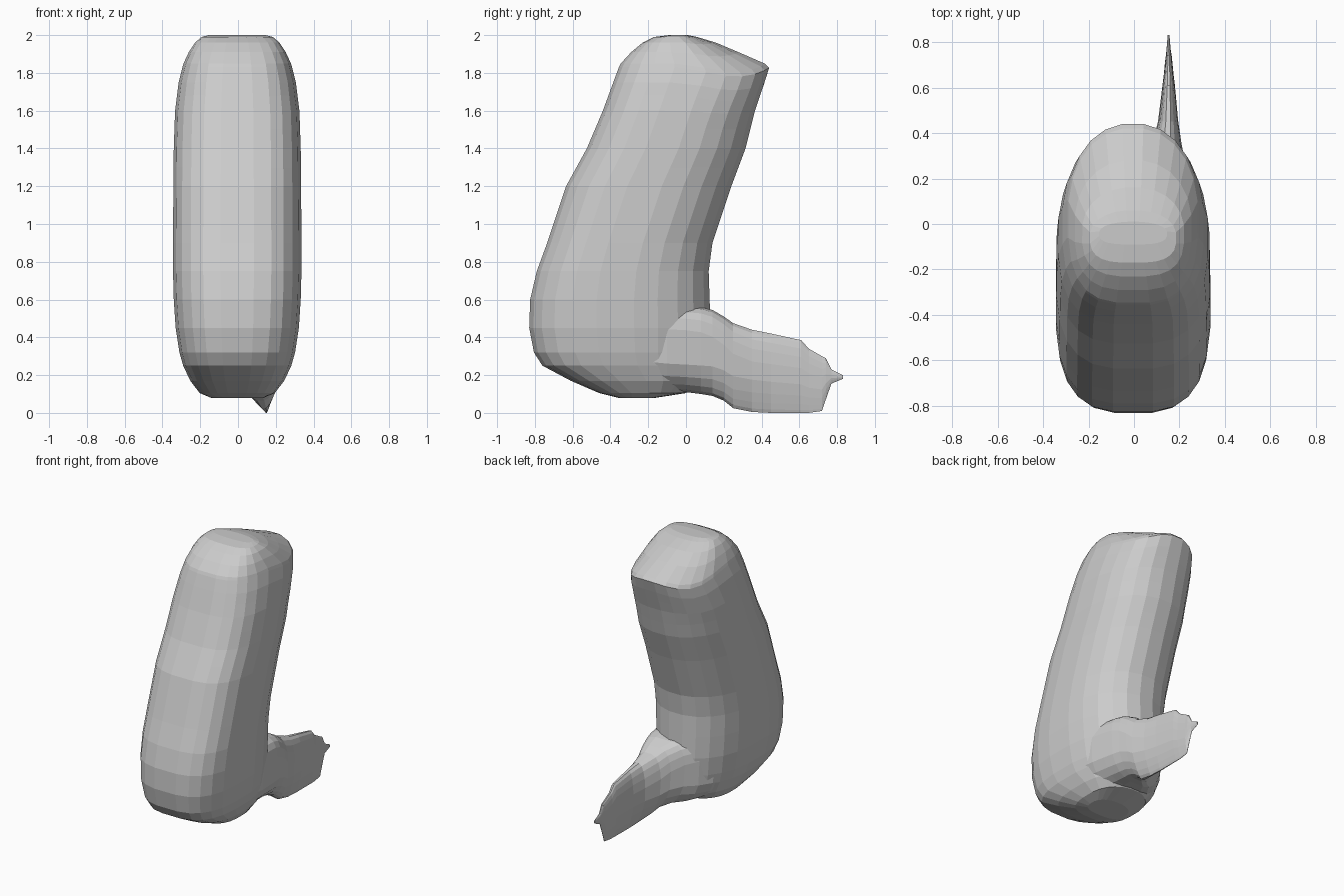
import bpy, bmesh, math
from mathutils import Vector

if "Cube" in bpy.data.objects:
    bpy.data.objects.remove(bpy.data.objects["Cube"])


def clamp(t):
    return min(1.0, max(0.0, t))


def interp(rows, t):
    """Linear interpolation of a table whose first column is the station."""
    for a, b in zip(rows, rows[1:]):
        if a[0] <= t <= b[0]:
            f = (t - a[0]) / (b[0] - a[0])
            return [p + (q - p) * f for p, q in zip(a, b)]
    return list(rows[-1])


def oval(n, front, back):
    """Unit superellipse as (u, v) pairs, with separate powers for v < 0 and v > 0."""
    pts = []
    for i in range(n):
        a = 2 * math.pi * (i + 0.5) / n
        c, s = math.cos(a), math.sin(a)
        k = 2 / (front if s < 0 else back)
        pts.append((math.copysign(abs(c) ** k, c), math.copysign(abs(s) ** k, s)))
    top = max(v for _, v in pts)
    low = -min(v for _, v in pts)
    return [(u, v / (top if v > 0 else low)) for u, v in pts]


def loft(name, rings):
    """Skin closed rings of equal length and cap both ends."""
    bm = bmesh.new()
    loops = [[bm.verts.new(p) for p in r] for r in rings]
    n = len(loops[0])
    for a, b in zip(loops, loops[1:]):
        for i in range(n):
            j = (i + 1) % n
            bm.faces.new((a[i], a[j], b[j], b[i]))
    bm.faces.new(loops[0])
    bm.faces.new(loops[-1])
    bmesh.ops.recalc_face_normals(bm, faces=bm.faces)
    mesh = bpy.data.meshes.new(name)
    bm.to_mesh(mesh)
    bm.free()
    obj = bpy.data.objects.new(name, mesh)
    bpy.context.collection.objects.link(obj)
    return obj


# Body: leaning rounded column; z, front y, back y, half width
body_rows = [
    (0.08, -0.36, -0.16, 0.14), (0.105, -0.46, 0.00, 0.20),
    (0.17, -0.61, 0.08, 0.25), (0.25, -0.76, 0.11, 0.288),
    (0.32, -0.805, 0.12, 0.308), (0.45, -0.83, 0.13, 0.328),
    (0.60, -0.825, 0.125, 0.338), (0.75, -0.79, 0.12, 0.342),
    (0.90, -0.735, 0.14, 0.342), (1.20, -0.635, 0.24, 0.34),
    (1.40, -0.525, 0.315, 0.338), (1.60, -0.44, 0.365, 0.331),
    (1.75, -0.385, 0.415, 0.312), (1.83, -0.355, 0.44, 0.292),
    (1.85, -0.345, 0.42, 0.286), (1.91, -0.29, 0.28, 0.258),
    (1.96, -0.23, 0.16, 0.225), (1.99, -0.17, 0.06, 0.19),
    (2.00, -0.09, 0.01, 0.15),
]
stations = sorted({r[0] for r in body_rows} | {1.0, 1.1, 1.3, 1.5, 1.68})
body_rings = []
for z in stations:
    _, y0, y1, w = interp(body_rows, z)
    ring = []
    for u, v in oval(24, 3.0, 2.2):
        x, y = w * u - 0.004, (y0 + y1) / 2 + (y1 - y0) / 2 * v
        # The rear of the cap droops towards its sides
        droop = 3.0 * x * x * max(0, y) * clamp((z - 1.5) / 0.3)
        ring.append(Vector((x, y, z - droop)))
    body_rings.append(ring)
body = loft("body", body_rings)

# Tail fin: flares out of the right side and thins; y, bottom z, top z, x min, x max
tail_rows = [
    (-0.30, 0.14, 0.58, -0.26, 0.285), (-0.10, 0.115, 0.57, -0.255, 0.282),
    (0.00, 0.11, 0.565, -0.225, 0.27), (0.08, 0.10, 0.56, -0.165, 0.26),
    (0.14, 0.09, 0.545, -0.09, 0.25), (0.20, 0.065, 0.51, -0.02, 0.24),
    (0.25, 0.025, 0.475, 0.025, 0.23), (0.35, 0.005, 0.44, 0.08, 0.21),
    (0.45, 0.0, 0.42, 0.105, 0.195), (0.61, 0.0, 0.385, 0.125, 0.18),
    (0.65, 0.0, 0.34, 0.13, 0.175), (0.72, 0.01, 0.30, 0.137, 0.168),
    (0.74, 0.07, 0.29, 0.14, 0.166), (0.77, 0.155, 0.23, 0.143, 0.161),
    (0.83, 0.18, 0.20, 0.148, 0.156),
]
tail_rings = []
for y, z0, z1, x0, x1 in tail_rows:
    ring = []
    free = clamp((y - 0.05) / 0.25)   # 0 at the body, 1 where the fin stands free
    for u, v in oval(20, 3.6 - 1.2 * free, 4.5 - 2.0 * free):
        x = (x0 + x1) / 2 + (x1 - x0) / 2 * u
        # Lower edge pinches to a keel once clear of the body
        pinch = 0.65 * max(0, -v) ** 1.5 * free
        # The root follows the narrowing underside of the body
        x *= 1 - 0.22 * max(0, -v) ** 2 * (1 - free)
        x += (0.15 - x) * pinch
        ring.append(Vector((x, y, (z0 + z1) / 2 + (z1 - z0) / 2 * v)))
    tail_rings.append(ring)
tail = loft("tail_fin", tail_rings)

# Fuse the tail into the body
fuse = body.modifiers.new("fuse_tail", 'BOOLEAN')
fuse.operation = 'UNION'
fuse.solver = 'EXACT'
fuse.object = tail
bpy.context.view_layer.objects.active = body
body.select_set(True)
bpy.ops.object.modifier_apply(modifier=fuse.name)
bpy.data.objects.remove(tail, do_unlink=True)
